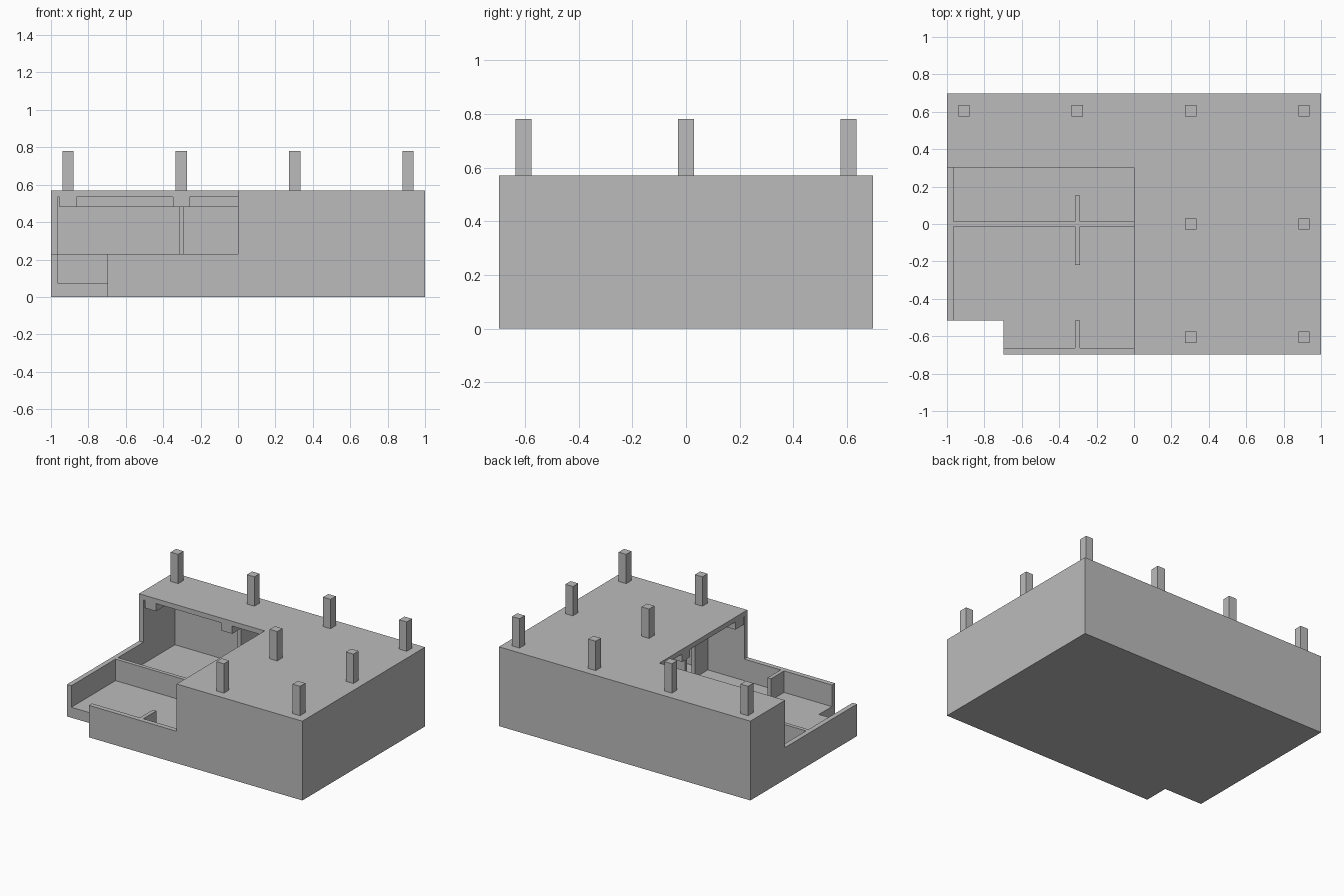
import bpy, bmesh

if "Cube" in bpy.data.objects:
    bpy.data.objects.remove(bpy.data.objects["Cube"])

W, D, H = 1.0, 0.697, 0.57        # half width, half depth, roof height
T = 0.035                         # wall and roof thickness
FLOOR, BEAM, CEIL = 0.075, 0.48, 0.535
CUT_Z = 0.23                      # height of the cutaway
XS, YS = (-0.909, -0.303, 0.303, 0.909), (-0.606, 0.0, 0.606)

concrete = bpy.data.materials.new("concrete grey")
concrete.diffuse_color = (0.5, 0.5, 0.5, 1)
concrete.use_nodes = True
concrete.node_tree.nodes["Principled BSDF"].inputs["Base Color"].default_value = concrete.diffuse_color


def box(name, x0, x1, y0, y1, z0, z1, helper=False):
    bm = bmesh.new()
    bmesh.ops.create_cube(bm, size=1)
    for v in bm.verts:
        v.co = (x1 if v.co.x > 0 else x0,
                y1 if v.co.y > 0 else y0,
                z1 if v.co.z > 0 else z0)
    me = bpy.data.meshes.new(name)
    bm.to_mesh(me)
    bm.free()
    me.materials.append(concrete)
    ob = bpy.data.objects.new(name, me)
    bpy.context.collection.objects.link(ob)
    ob.hide_render = ob.hide_viewport = helper
    return ob


def cut(ob, *cutters):
    for c in cutters:
        m = ob.modifiers.new(c.name, 'BOOLEAN')
        m.operation, m.solver, m.object = 'DIFFERENCE', 'EXACT', c


# Cutters: the room space, the open quarter and the corner notch
room = box("room_cutter", -W + T, W - T, -D + T, D - T, FLOOR, CEIL, True)
quarter = box("quarter_cutter", -1.2, 0, -0.9, 0.303, CUT_Z, 0.9, True)
notch = box("notch_cutter", -1.2, -0.697, -0.9, -0.515, -0.2, 0.5, True)

# Outer shell: floor, walls and roof
shell = box("building_shell", -W, W, -D, D, 0, H)
cut(shell, room, quarter, notch)

# Long partition along the middle
wall = box("long_partition", -W + T, W - T, -0.0135, 0.0135, FLOOR, BEAM)
cut(wall, quarter)

# Cross partitions with door gaps between the segments
for x in XS[1:3]:
    for y0, y1 in ((-D + T, -0.515), (-0.22, 0.153), (0.447, D - T)):
        p = box("cross_partition", x - 0.0135, x + 0.0135, y0, y1, FLOOR, BEAM)
        cut(p, quarter)

# Ceiling beams along both directions (those wholly in the open part are cut)
for y in YS:
    b = box("long_beam", -0.955, 0.955, y - 0.045, y + 0.045, BEAM, CEIL)
    if y < 0.3:
        cut(b, quarter)
for x in XS:
    b = box("cross_beam", x - 0.045, x + 0.045, -0.652, 0.652, BEAM, CEIL)
    if x < 0:
        cut(b, quarter)

# Column stubs above the roof, skipping the open quarter
for x in XS:
    for y in YS:
        if x > 0 or y > 0.3:
            box("roof_column", x - 0.03, x + 0.03, y - 0.03, y + 0.03, H, 0.781)
